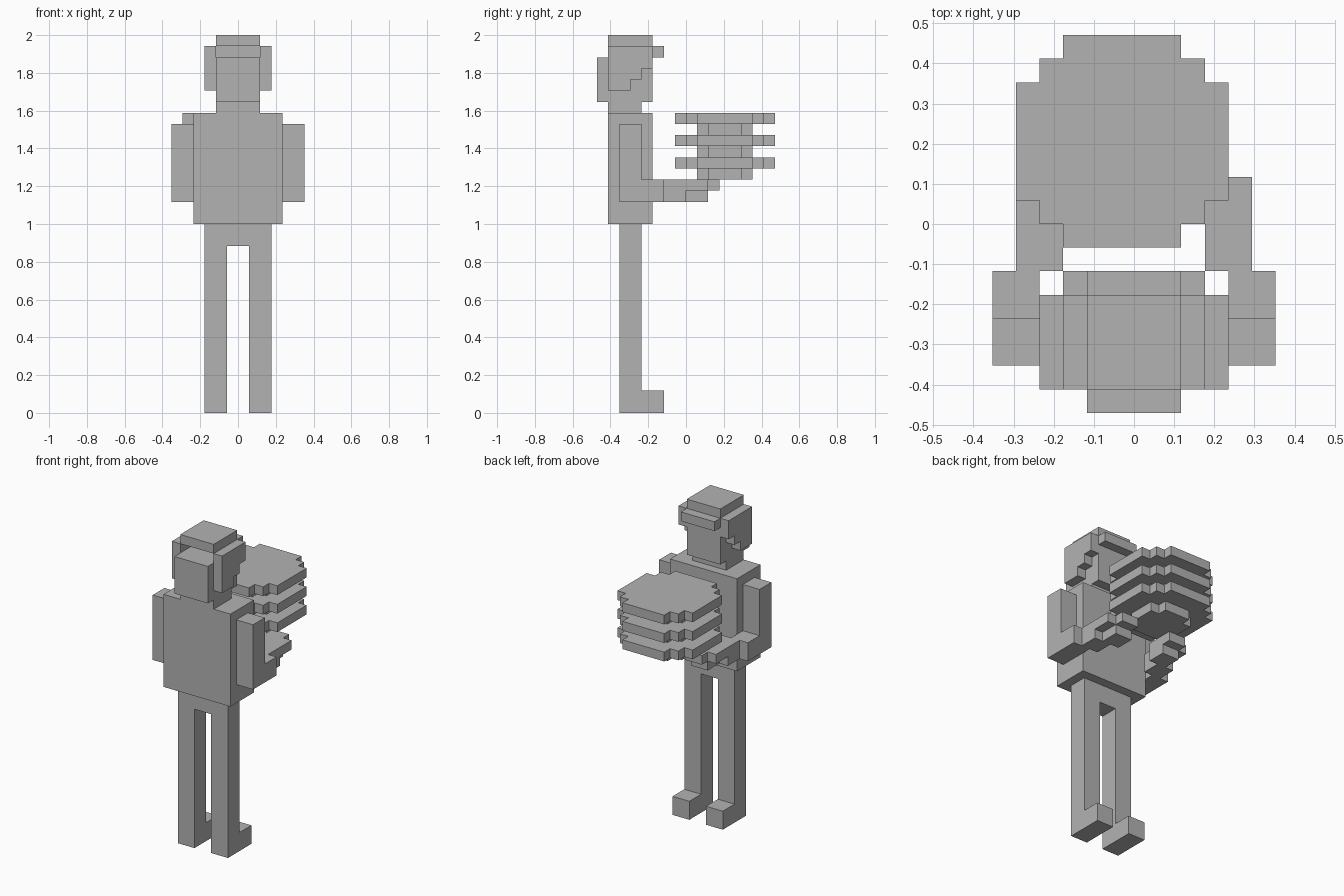
import bpy
import bmesh

cube = bpy.data.objects.get("Cube")
if cube:
    bpy.data.objects.remove(cube, do_unlink=True)

U = 2 / 34  # one block of the grid

gray = bpy.data.materials.new("plain gray")
gray.use_nodes = True
color = (0.45, 0.45, 0.45, 1)
gray.diffuse_color = color
for node in gray.node_tree.nodes:
    if node.type == 'BSDF_PRINCIPLED':
        node.inputs["Base Color"].default_value = color
        node.inputs["Roughness"].default_value = 0.9


def prism(name, outline, axis, low, high):
    """Extrude an outline along an axis, 0 for x (outline y, z) or 2 for z (outline x, y)."""
    bm = bmesh.new()
    points = [(low, a, b) if axis == 0 else (a, b, low) for a, b in outline]
    face = bm.faces.new([bm.verts.new([c * U for c in p]) for p in points])
    grown = bmesh.ops.extrude_face_region(bm, geom=[face])
    shift = [0, 0, 0]
    shift[axis] = (high - low) * U
    moved = [v for v in grown["geom"] if isinstance(v, bmesh.types.BMVert)]
    bmesh.ops.translate(bm, verts=moved, vec=shift)
    bmesh.ops.recalc_face_normals(bm, faces=bm.faces)
    mesh = bpy.data.meshes.new(name)
    bm.to_mesh(mesh)
    bm.free()
    mesh.materials.append(gray)
    obj = bpy.data.objects.new(name, mesh)
    bpy.context.collection.objects.link(obj)
    return obj


def block(name, x, y, z):
    outline = [(x[0], y[0]), (x[1], y[0]), (x[1], y[1]), (x[0], y[1])]
    return prism(name, outline, 2, *z)


def mirrored(name, outline, low, high):
    """Side profile made on both sides of the body."""
    prism("left_" + name, outline, 0, low, high)
    prism("right_" + name, outline, 0, -high, -low)


def stepped_disc(name, steps, z):
    """Round slab with stair-stepped corners, from one quarter of its outline."""
    cx, cy = -0.5, 3.5
    q = steps
    r = q[::-1]
    outline = ([(cx + a, cy + b) for a, b in q] + [(cx - a, cy + b) for a, b in r]
               + [(cx - a, cy - b) for a, b in q] + [(cx + a, cy - b) for a, b in r])
    return prism(name, outline, 2, *z)


# Legs with feet, hips and torso
mirrored("leg", [(-6, 0), (-2, 0), (-2, 2), (-4, 2), (-4, 17), (-6, 17)], 1, 3)
block("hips", (-1, 1), (-6, -4), (15, 17))
block("torso", (-4, 4), (-7, -3), (17, 27))

# Bent arms and stepped hands
mirrored("arm", [(-6, 19), (-2, 19), (-2, 21), (-4, 21), (-4, 26), (-6, 26)], 4, 6)
mirrored("wrist", [(-2, 19), (0, 19), (0, 20), (2, 20), (2, 21), (-2, 21)], 3, 5)
mirrored("hand", [(0, 19), (2, 19), (2, 20), (3, 20), (3, 21), (0, 21)], 2, 4)

# Head, hair and cap with an open back
block("neck", (-2, 2), (-7, -4), (27, 28))
block("head", (-2, 2), (-7, -3), (28, 32))
block("back_hair", (-2, 2), (-8, -7), (28, 32))
mirrored("side_hair", [(-7, 29), (-5, 29), (-5, 30), (-4, 30), (-4, 31),
                       (-3, 31), (-3, 33), (-7, 33)], 2, 3)
block("cap_brim", (-2, 2), (-4, -2), (32, 33))
block("cap_top", (-2, 2), (-7, -3), (33, 34))

# Stack of plates, each raised on a narrow foot
plate = [(4.5, 2.5), (3.5, 2.5), (3.5, 3.5), (2.5, 3.5), (2.5, 4.5)]
foot = [(2.5, 1.5), (1.5, 1.5), (1.5, 2.5)]
for i in range(3):
    z = 21 + 2 * i
    stepped_disc(f"plate_foot_{i + 1}", foot, (z, z + 1))
    stepped_disc(f"plate_{i + 1}", plate, (z + 1, z + 2))
